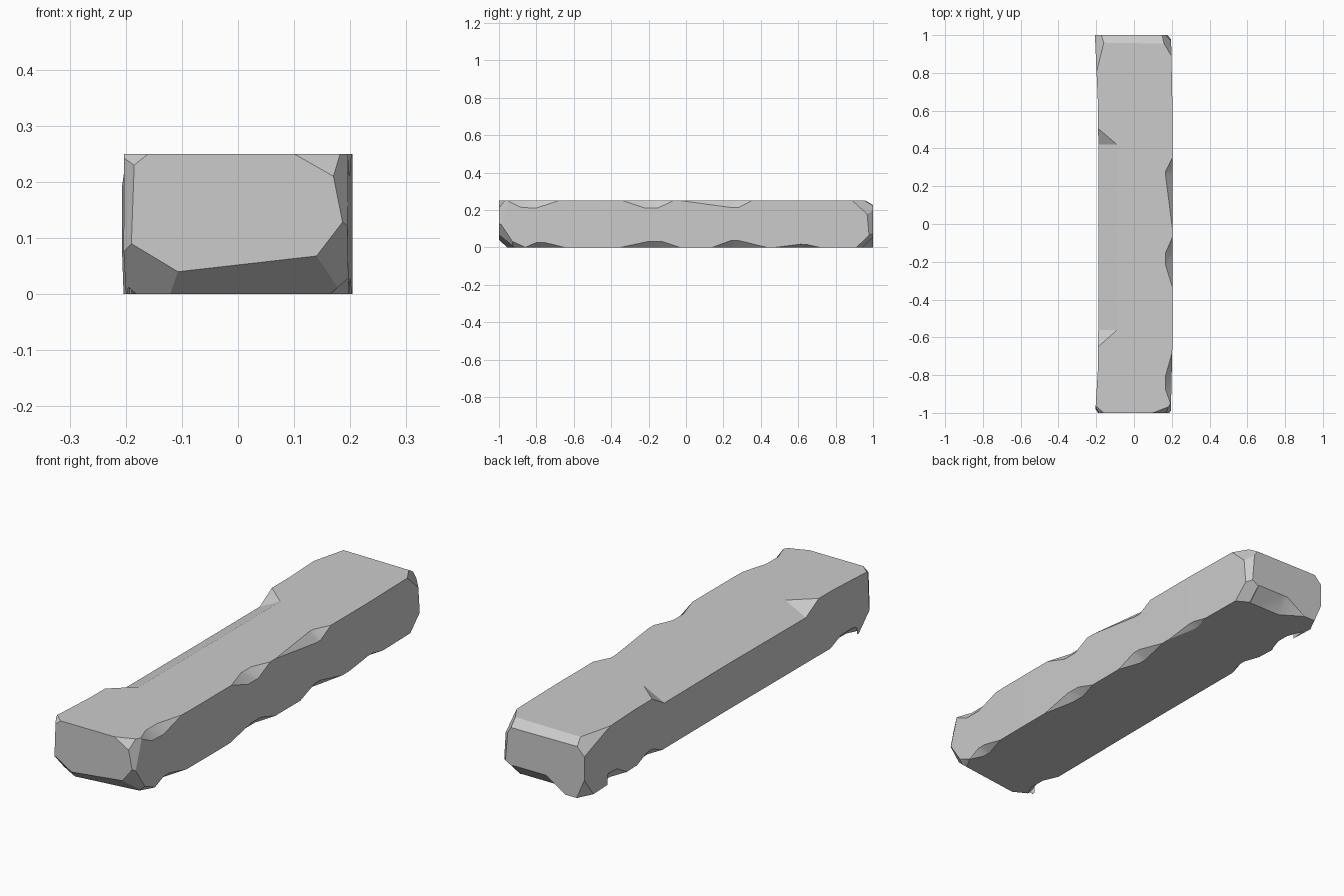
import bpy, bmesh
from mathutils import Vector

if "Cube" in bpy.data.objects:
    bpy.data.objects.remove(bpy.data.objects["Cube"])

X, H = 0.2, 0.25


def finish(bm, name):
    bmesh.ops.recalc_face_normals(bm, faces=bm.faces[:])
    me = bpy.data.meshes.new(name)
    bm.to_mesh(me)
    bm.free()
    ob = bpy.data.objects.new(name, me)
    bpy.context.collection.objects.link(ob)
    return ob


# Beam body: slightly waisted plan outline extruded upwards
outline = [(-0.205, -1), (0.195, -1), (0.204, -0.6), (0.204, 0.6), (0.196, 1),
           (-0.207, 1), (-0.19, 0.62), (-0.187, 0), (-0.19, -0.75)]
bm = bmesh.new()
base = bm.faces.new([bm.verts.new((x, y, 0)) for x, y in outline])
top = bmesh.ops.extrude_face_region(bm, geom=[base])
bmesh.ops.translate(bm, vec=(0, 0, H),
                    verts=[v for v in top["geom"] if isinstance(v, bmesh.types.BMVert)])


# Broken ends and corners: slice along planes through three points
def slice_off(p, q, r):
    p, q, r = Vector(p), Vector(q), Vector(r)
    n = (q - p).cross(r - p).normalized()
    if n.dot(Vector((0, 0, H / 2)) - p) > 0:
        n = -n
    cut = bmesh.ops.bisect_plane(bm, geom=bm.verts[:] + bm.edges[:] + bm.faces[:],
                                 plane_co=p, plane_no=n, clear_outer=True)
    edges = [e for e in cut["geom_cut"] if isinstance(e, bmesh.types.BMEdge)]
    if edges:
        bmesh.ops.contextual_create(bm, geom=edges)


slices = [
    ((-0.107, -1, 0.04), (0.14, -1, 0.068), (0, -0.94, 0)),
    ((-0.19, -1, 0.09), (-0.107, -1, 0.04), (-0.15, -0.94, 0)),
    ((-0.19, -1, 0.09), (-0.185, -1, 0.23), (-0.205, -0.97, 0.2)),
    ((-0.185, -1, 0.23), (-0.16, -1, 0.25), (-0.2, -0.965, 0.25)),
    ((0.10, -1, 0.25), (0.17, -1, 0.21), (0.19, -0.965, 0.25)),
    ((0.14, -1, 0.068), (0.18, -1, 0.12), (0.2, -0.93, 0.04)),
    ((0.17, -1, 0.21), (0.184, -1, 0.14), (0.2, -0.965, 0.17)),
    ((-0.18, 0.96, 0.25), (0.18, 0.955, 0.25), (0, 1, 0.225)),
    ((0.165, 1, 0.2), (0.175, 1, 0.08), (0.2, 0.97, 0.12)),
    ((0.18, 0.92, 0.25), (0.15, 0.97, 0.25), (0.2, 0.95, 0.19)),
    ((0.1, 1, 0.03), (0.17, 1, 0.07), (0.2, 0.91, 0)),
    ((-0.17, 1, 0), (-0.205, 0.93, 0), (-0.2, 1, 0.07)),
    ((-0.18, 0.88, 0.25), (-0.16, 0.96, 0.25), (-0.205, 0.97, 0.2)),
]
for s in slices:
    slice_off(*s)
beam = finish(bm, "stone_beam")


# Edge chips: wedge cutters tapering out along a long or end edge
def chip(place, start, end, m0, m1, a, b):
    pts = [(start, -0.002, -0.002), (end, -0.002, -0.002)]
    for t in (m0, m1):
        pts += [(t, 1.4 * a, -0.4 * b), (t, -0.4 * a, 1.4 * b), (t, -0.4 * a, -0.4 * b)]
    cb = bmesh.new()
    for p in pts:
        cb.verts.new(place(*p))
    hull = bmesh.ops.convex_hull(cb, input=cb.verts[:])
    junk = {v for v in hull["geom_interior"] + hull["geom_unused"]
            if isinstance(v, bmesh.types.BMVert)}
    if junk:
        bmesh.ops.delete(cb, geom=list(junk), context='VERTS')
    cutter = finish(cb, "chip_cutter")
    mod = beam.modifiers.new("chip", 'BOOLEAN')
    mod.operation, mod.solver, mod.object = 'DIFFERENCE', 'EXACT', cutter
    bpy.context.view_layer.objects.active = beam
    bpy.ops.object.modifier_apply(modifier=mod.name)
    bpy.data.objects.remove(cutter)


def top_right(t, u, v): return (0.204 - u, t, H - v)
def low_right(t, u, v): return (0.204 - u, t, v)
def top_left(t, u, v): return (-0.189 + u, t, H - v)
def low_left(t, u, v): return (-0.19 + u, t, v)
def low_back(t, u, v): return (t, 1 - u, v)


chips = [
    (top_right, -0.99, -0.66, -0.88, -0.8, 0.036, 0.045),
    (top_right, -0.35, -0.06, -0.22, -0.15, 0.036, 0.04),
    (top_right, -0.06, 0.36, 0.25, 0.28, 0.036, 0.038),
    (low_right, -0.98, -0.84, -0.95, -0.92, 0.04, 0.035),
    (low_right, -0.88, -0.63, -0.8, -0.76, 0.035, 0.03),
    (low_right, -0.37, -0.02, -0.2, -0.13, 0.03, 0.032),
    (low_right, 0.13, 0.45, 0.24, 0.28, 0.035, 0.037),
    (low_right, 0.45, 0.74, 0.61, 0.64, 0.025, 0.017),
    (top_left, -0.655, 0.51, -0.56, 0.42, 0.10, 0.05),
    (low_left, 0.42, 0.62, 0.5, 0.54, 0.025, 0.03),
    (low_left, 0.68, 0.9, 0.76, 0.82, 0.025, 0.035),
    (low_left, -0.95, -0.72, -0.88, -0.8, 0.03, 0.03),
    (low_back, -0.12, 0.2, -0.02, 0.14, 0.06, 0.06),
]
for c in chips:
    chip(*c)

# Soft shading inside shallow breaks, crisp at hard edges
bpy.ops.object.select_all(action='DESELECT')
beam.select_set(True)
bpy.context.view_layer.objects.active = beam
bpy.ops.object.shade_smooth_by_angle(angle=0.45)
